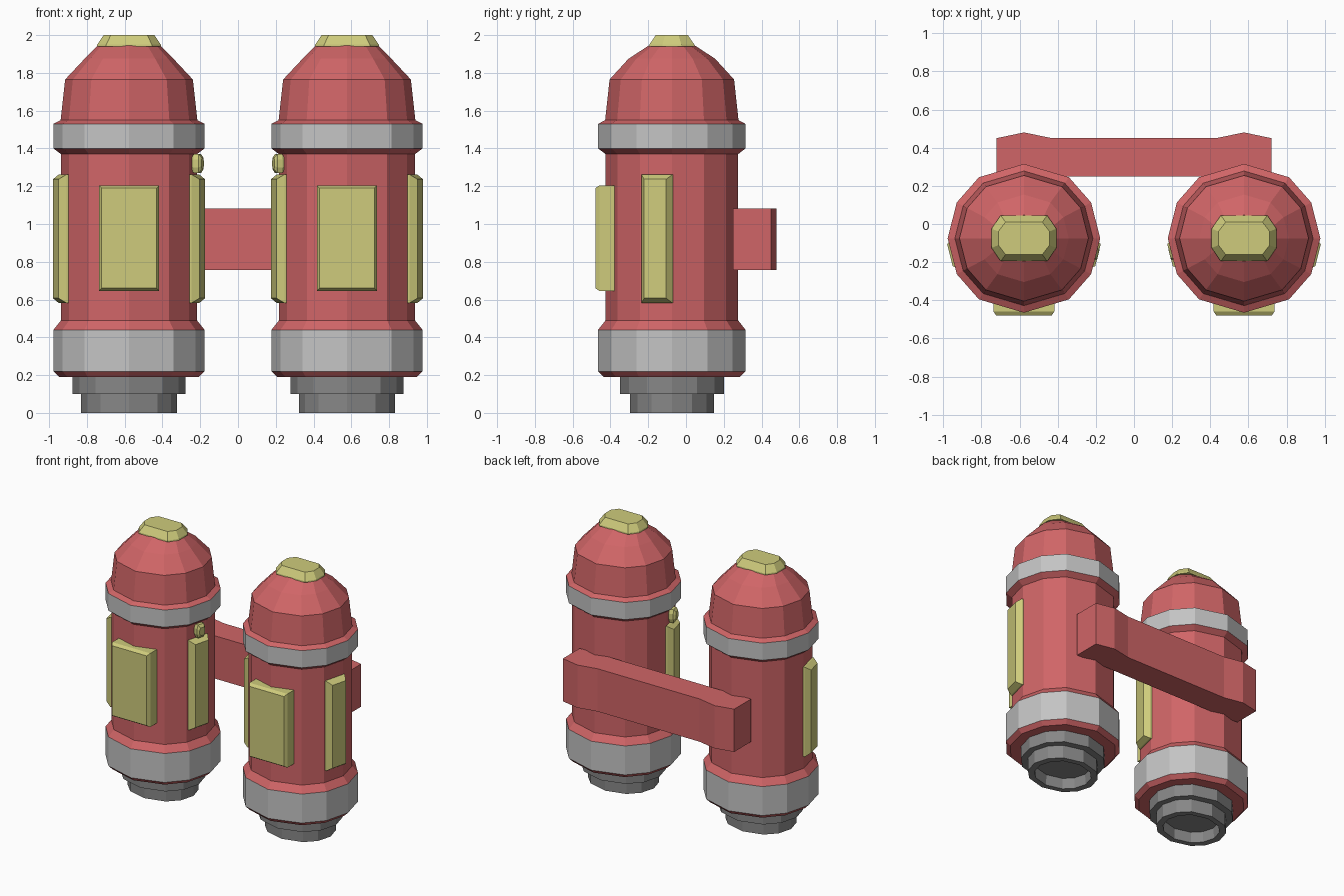
import bpy, bmesh
from math import radians
from mathutils import Matrix, Vector

cube = bpy.data.objects.get("Cube")
if cube:
    bpy.data.objects.remove(cube)


def material(name, rgb):
    m = bpy.data.materials.new(name)
    m.use_nodes = True
    m.diffuse_color = (*rgb, 1)
    bsdf = next(n for n in m.node_tree.nodes if n.type == 'BSDF_PRINCIPLED')
    bsdf.inputs["Base Color"].default_value = (*rgb, 1)
    return m


RED = material("soft_red", (0.63, 0.13, 0.135))
LIGHT = material("light_grey", (0.55, 0.55, 0.55))
DARK = material("mid_grey", (0.24, 0.24, 0.24))
YELLOW = material("pale_yellow", (0.62, 0.6, 0.2))

TANK_X, TANK_Y = 0.577, -0.075

# One quarter of the twelve-sided tank section, mirrored to a full ring
QUARTER = [(1, 0), (0.88, 0.47), (0.59, 0.8), (0, 0.975)]
half = QUARTER + [(-x, y) for x, y in QUARTER[-2::-1]]
SECTION = half + [(x, -y) for x, y in half[-2:0:-1]]
# Eight-sided section of the top cap
CAP = [(1, 0.42), (0.72, 1), (-0.72, 1), (-1, 0.42),
       (-1, -0.42), (-0.72, -1), (0.72, -1), (1, -0.42)]


def finish(name, bm, mats, matrix=None):
    if matrix:
        bm.transform(matrix)
    bmesh.ops.recalc_face_normals(bm, faces=bm.faces)
    mesh = bpy.data.meshes.new(name)
    bm.to_mesh(mesh)
    bm.free()
    for m in mats:
        mesh.materials.append(m)
    obj = bpy.data.objects.new(name, mesh)
    bpy.context.collection.objects.link(obj)
    return obj


def loft(name, section, levels, mats, matrix=None, band=()):
    """Stack scaled sections (x scale, y scale, z); band lists use material 1."""
    bm = bmesh.new()
    rings = [[bm.verts.new((x * sx, y * sy, z)) for x, y in section]
             for sx, sy, z in levels]
    n = len(section)
    for k, (a, b) in enumerate(zip(rings, rings[1:])):
        for i in range(n):
            j = (i + 1) % n
            f = bm.faces.new((a[i], a[j], b[j], b[i]))
            f.material_index = 1 if k in band else 0
    bm.faces.new(rings[0])
    bm.faces.new(rings[-1])
    return finish(name, bm, mats, matrix)


def panel(name, width, height, depth, inset, matrix):
    """Raised plate facing local +z with a chamfered front."""
    w, h = width / 2, height / 2
    square = [(1, 1), (-1, 1), (-1, -1), (1, -1)]
    levels = [(w, h, -depth), (w, h, -inset * 1.5), (w - inset, h - inset, 0)]
    return loft(name, square, levels, [YELLOW], matrix)


def facing(position, yaw):
    """Local z points outward along yaw, local y points up."""
    out = Matrix.Rotation(radians(yaw), 4, 'Z') @ Vector((1, 0, 0))
    up = Vector((0, 0, 1))
    side = up.cross(out)
    basis = Matrix((side, up, out)).transposed().to_4x4()
    return Matrix.Translation(position) @ basis


# Shell radius and height, from the bottom lip to the top of the dome
SHELL = [(0.37, 0.19), (0.4, 0.22), (0.4, 0.44), (0.36, 0.49), (0.36, 1.37),
         (0.4, 1.4), (0.4, 1.53), (0.362, 1.55), (0.338, 1.765), (0.235, 1.875)]

for s, label in ((1, "left"), (-1, "right")):
    place = Matrix.Translation((s * TANK_X, TANK_Y, 0))

    # Shell with two grey bands
    levels = [(r, r, z) for r, z in SHELL] + [(0.165, 0.125, 1.945)]
    loft(label + "_tank", SECTION, levels, [RED, LIGHT], place, band=(1, 5))

    # Yellow cap on the dome
    loft(label + "_top_cap", CAP,
         [(0.17, 0.12, 1.94), (0.168, 0.119, 1.95), (0.134, 0.085, 2.0)],
         [YELLOW], place)

    # Stepped hollow foot
    loft(label + "_foot", SECTION,
         [(0.2, 0.18, 0.08), (0.205, 0.185, 0), (0.254, 0.228, 0),
          (0.254, 0.228, 0.1), (0.299, 0.282, 0.1), (0.299, 0.282, 0.2)],
         [DARK], place)

    # Front panel
    panel(label + "_front_panel", 0.32, 0.56, 0.12, 0.015,
          facing((s * TANK_X, -0.48, 0.925), -90))

    # Side panels, turned slightly to the front
    for d, side in ((1, "left"), (-1, "right")):
        yaw = -14 if d > 0 else 194
        panel(f"{label}_tank_{side}_panel", 0.17, 0.68, 0.1, 0.025,
              facing((s * TANK_X + d * 0.388, TANK_Y - 0.088, 0.922), yaw))

    # Knob above the inner side panel
    yaw = 194 if s > 0 else -14
    knob = [(0.03, 0.035, -0.06), (0.036, 0.05, -0.04),
            (0.036, 0.05, -0.015), (0.025, 0.03, 0)]
    loft(label + "_knob", CAP, knob, [YELLOW],
         facing((s * (TANK_X - 0.39), TANK_Y - 0.085, 1.32), yaw))

# Rear crossbar with shallow peaks behind each tank
outline = [(0.72, 0.248), (0.72, 0.45), (0.577, 0.48), (0.43, 0.45)]
outline += [(-x, y) for x, y in reversed(outline)]
loft("rear_crossbar", outline, [(1, 1, 0.757), (1, 1, 1.082)], [RED])
